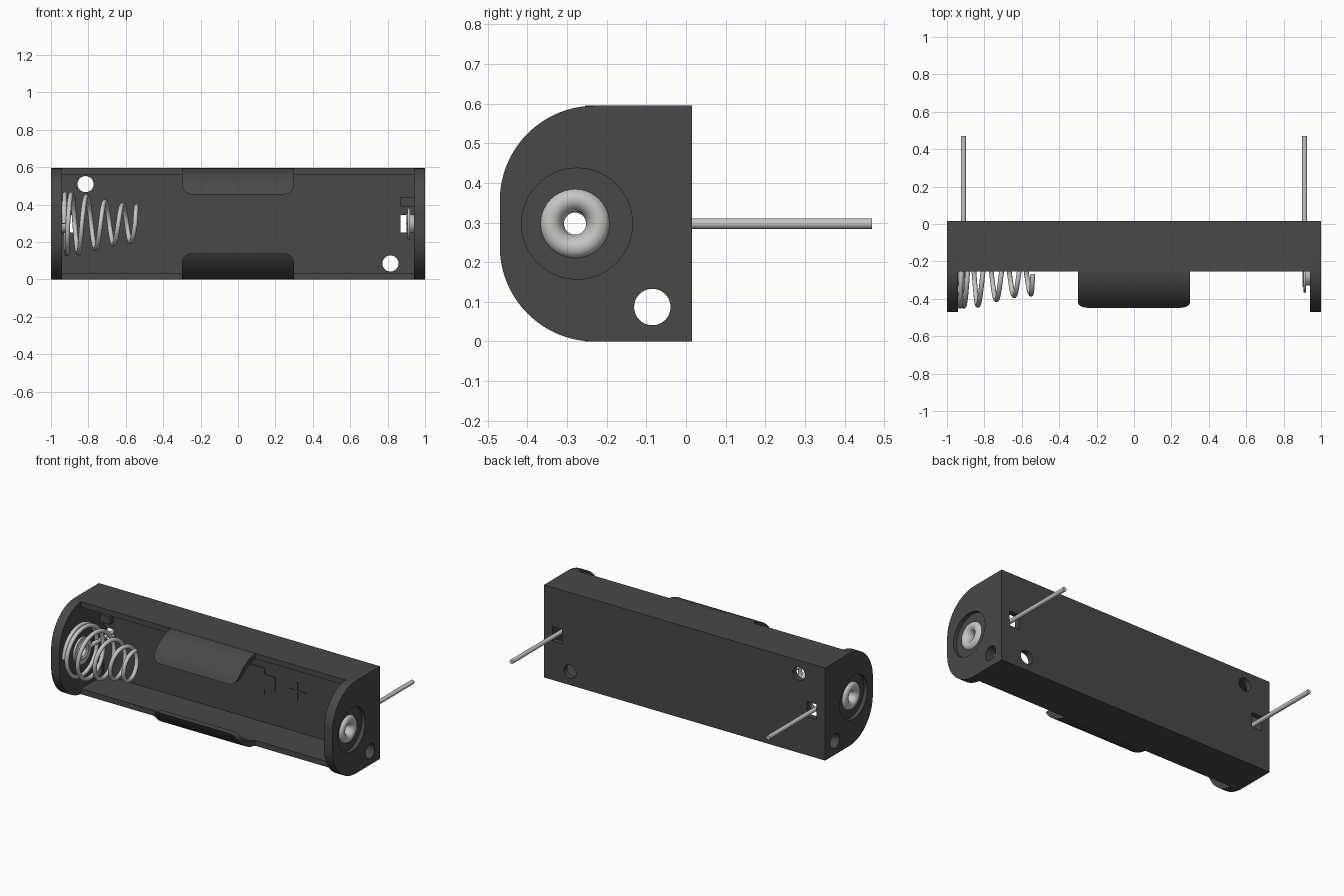
import bpy, bmesh, math
from mathutils import Vector

if "Cube" in bpy.data.objects:
    bpy.data.objects.remove(bpy.data.objects["Cube"], do_unlink=True)

H = 0.595            # body height
MID = H / 2
BACK = 0.015         # back plane
WALL = 0.035
AXIS_Y = -0.28       # cell axis
R = 0.24             # corner radius of the end plates


def material(name, rgb, metallic=0.0, rough=0.6):
    m = bpy.data.materials.new(name)
    m.use_nodes = True
    m.diffuse_color = (*rgb, 1)
    b = m.node_tree.nodes["Principled BSDF"]
    b.inputs["Base Color"].default_value = (*rgb, 1)
    b.inputs["Metallic"].default_value = metallic
    b.inputs["Roughness"].default_value = rough
    return m


BLACK = material("black_plastic", (0.065, 0.065, 0.065))
METAL = material("bare_metal", (0.56, 0.56, 0.54))


def finish(name, bm, mat):
    bmesh.ops.recalc_face_normals(bm, faces=bm.faces)
    me = bpy.data.meshes.new(name)
    bm.to_mesh(me)
    bm.free()
    ob = bpy.data.objects.new(name, me)
    bpy.context.collection.objects.link(ob)
    me.materials.append(mat)
    return ob


def smooth(ob):
    bpy.ops.object.select_all(action='DESELECT')
    ob.select_set(True)
    bpy.context.view_layer.objects.active = ob
    bpy.ops.object.shade_smooth_by_angle(angle=math.radians(35))


def prism(name, pts, axis, lo, hi, mat=BLACK):
    """Extrude a 2D outline: (y, z) along x, or (x, z) along y."""
    place = (lambda p, d: (d, *p)) if axis == 'x' else (lambda p, d: (p[0], d, p[1]))
    bm = bmesh.new()
    a = [bm.verts.new(place(p, lo)) for p in pts]
    b = [bm.verts.new(place(p, hi)) for p in pts]
    bm.faces.new(a)
    bm.faces.new(b[::-1])
    for i in range(len(pts)):
        j = (i + 1) % len(pts)
        bm.faces.new((a[i], a[j], b[j], b[i]))
    return finish(name, bm, mat)


def rect(u0, u1, v0, v1):
    return [(u0, v0), (u1, v0), (u1, v1), (u0, v1)]


def arc(u, v, r, a0, a1, n=16):
    return [(u + r * math.cos(math.radians(a0 + (a1 - a0) * i / n)),
             v + r * math.sin(math.radians(a0 + (a1 - a0) * i / n))) for i in range(n + 1)]


def disc(u, v, r, n=40):
    return arc(u, v, r, 0, 360, n)[:-1]


def boolean(ob, tools, op='DIFFERENCE'):
    for t in tools:
        m = ob.modifiers.new("cut", 'BOOLEAN')
        m.operation, m.object, m.solver = op, t, 'EXACT'
    dg = bpy.context.evaluated_depsgraph_get()
    me = bpy.data.meshes.new_from_object(ob.evaluated_get(dg))
    ob.modifiers.clear()
    ob.data = me
    for t in tools:
        bpy.data.objects.remove(t, do_unlink=True)
    smooth(ob)


def lathe(name, profile, side, mat=METAL, n=40):
    """Revolve a closed (radius, x) outline about the cell axis."""
    bm = bmesh.new()
    rings = [[bm.verts.new((side * x, AXIS_Y + r * math.cos(math.tau * k / n),
                            MID + r * math.sin(math.tau * k / n))) for k in range(n)]
             for r, x in profile]
    for i, ring in enumerate(rings):
        nxt = rings[(i + 1) % len(rings)]
        for k in range(n):
            bm.faces.new((ring[k], ring[(k + 1) % n], nxt[(k + 1) % n], nxt[k]))
    ob = finish(name, bm, mat)
    smooth(ob)
    return ob


def wire(name, points, radius):
    cu = bpy.data.curves.new(name, 'CURVE')
    cu.dimensions = '3D'
    cu.bevel_depth, cu.bevel_resolution, cu.use_fill_caps = radius, 3, True
    sp = cu.splines.new('POLY')
    sp.points.add(len(points) - 1)
    for p, co in zip(sp.points, points):
        p.co = (*co, 1)
    sp.use_smooth = True
    cu.materials.append(METAL)
    ob = bpy.data.objects.new(name, cu)
    bpy.context.collection.objects.link(ob)


# Floor with two screw holes and two pin slots
floor = prism("floor", rect(-0.95, 0.95, 0.01, H - 0.01), 'y', BACK - WALL, BACK)
cuts = [prism("cutter", disc(s * 0.815, MID - s * 0.212, 0.043), 'y', -0.1, 0.1) for s in (-1, 1)]
cuts += [prism("cutter", rect(s * 0.905 - 0.035, s * 0.905 + 0.035, 0.25, 0.345), 'y', -0.1, 0.1)
         for s in (-1, 1)]
boolean(floor, cuts)

# Long side walls and their curved retaining clips
for name, flip in (("lower", False), ("upper", True)):
    def up(pts):
        return [(u, H - v) for u, v in pts] if flip else pts
    prism(name + "_wall", up(rect(-0.255, BACK, 0, WALL)), 'x', -0.95, 0.95)
    outline = arc(-0.23, R, R, 270, 198, 24) + arc(-0.23, R, R - WALL, 198, 270, 24)
    clip = prism(name + "_clip", up(outline), 'x', -0.3, 0.3)
    trim = ([(-0.3, -0.2), (0.3, -0.2)] + arc(0.245, 0.085, 0.055, 0, 90, 8)
            + arc(-0.245, 0.085, 0.055, 90, 180, 8))
    boolean(clip, [prism("cutter", up(trim), 'y', -0.6, 0.1)], 'INTERSECT')

# Ends: rounded plate, eyelet, contact ring, pin and small guide block
for name, s in (("left", 1), ("right", -1)):
    outline = ([(BACK, H), (BACK, 0)][::-1] and
               [(BACK, 0), (BACK, H)] + arc(-0.23, H - R, R, 90, 180, 24)
               + arc(-0.23, R, R, 180, 270, 24))
    plate = prism(name + "_end_plate", outline, 'x', *sorted((s * 0.94, s)))
    boolean(plate, [
        prism("cutter", disc(-0.275, MID, 0.14, 64), 'x', *sorted((s * 0.975, s * 1.1))),
        prism("cutter", disc(AXIS_Y, MID, 0.05), 'x', *sorted((s * 0.9, s * 1.1))),
        prism("cutter", disc(-0.085, 0.087, 0.046), 'x', *sorted((s * 0.9, s * 1.1)))])
    lathe(name + "_eyelet", [(0.087, 0.975), (0.083, 0.985), (0.072, 0.993), (0.058, 0.995),
                             (0.045, 0.99), (0.034, 0.977), (0.028, 0.955), (0.028, 0.925),
                             (0.034, 0.907), (0.05, 0.9), (0.06, 0.906), (0.05, 0.92),
                             (0.046, 0.975)], s)
    lathe(name + "_contact_ring", [(0.085, 0.905), (0.085, 0.92), (0.04, 0.92), (0.04, 0.905)], s)
    wire(name + "_pin", [(s * 0.912, y, MID) for y in (AXIS_Y + 0.06, 0.47)], 0.014)
    prism(name + "_guide_block", rect(*sorted((s * 0.87, s * 0.945)), 0.39, 0.44), 'y', -0.06, -0.01)

# Conical spring: x position and coil radius at each whole turn
turns = [(-2, -0.93, 0.16), (-1, -0.91, 0.16), (0, -0.835, 0.155), (1, -0.735, 0.125),
         (2, -0.64, 0.103), (3, -0.55, 0.095), (3.3, -0.54, 0.095)]
path = []
for (t0, x0, r0), (t1, x1, r1) in zip(turns, turns[1:]):
    steps = round(32 * (t1 - t0))
    for i in range(steps):
        f = i / steps
        a = math.tau * (t0 + f * (t1 - t0))
        r = r0 + f * (r1 - r0)
        path.append(Vector((x0 + f * (x1 - x0), AXIS_Y - r * math.cos(a), MID + r * math.sin(a))))
wire("spring", path, 0.013)

# Raised polarity marks on the floor
top = BACK - WALL
marks = {"cell_mark": [(-0.36, 0.21), (0.205, 0.21), (0.205, 0.25), (0.28, 0.25),
                       (0.28, H - 0.25), (0.205, H - 0.25), (0.205, H - 0.21), (-0.36, H - 0.21)],
         "plus_bar": rect(0.375, 0.493, MID - 0.006, MID + 0.006),
         "plus_post": rect(0.428, 0.44, MID - 0.059, MID + 0.059),
         "minus_bar": rect(-0.493, -0.42, MID - 0.006, MID + 0.006)}
for name, pts in marks.items():
    prism(name, pts, 'y', top - 0.005, top + 0.002)
